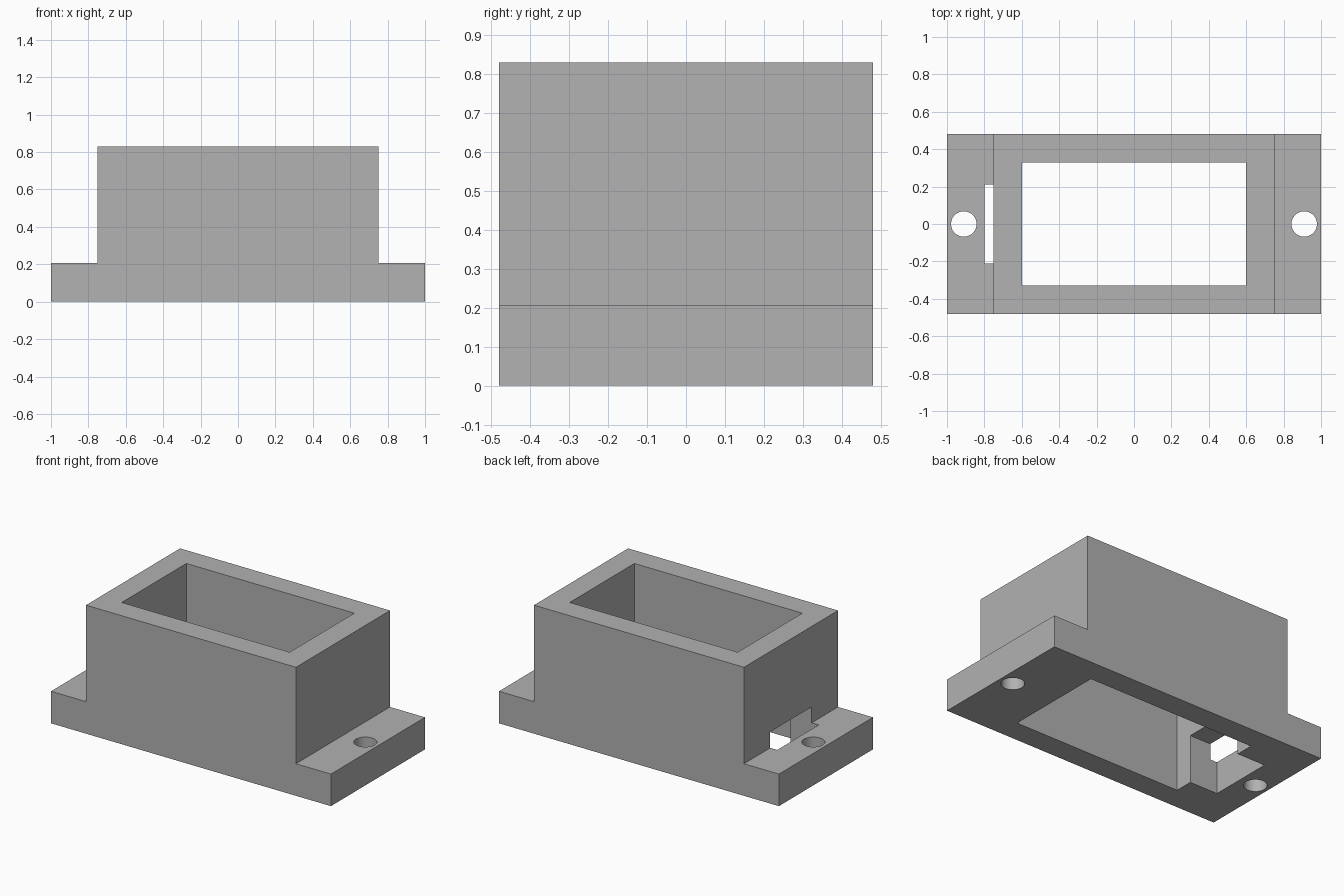
import bpy
import bmesh
import math

cube = bpy.data.objects.get("Cube")
if cube:
    bpy.data.objects.remove(cube, do_unlink=True)

HALF_LEN, HALF_DEPTH, HEIGHT = 1.0, 0.48, 0.83
BODY_X, FLANGE_Z = 0.75, 0.207
CAVITY_X, CAVITY_Y = 0.60, 0.33
SLOT_X, SLOT_Y, SLOT_Z = -0.80, 0.212, 0.31
HOLE_X, HOLE_R = 0.91, 0.068

grey = bpy.data.materials.new("mid_grey")
grey.use_nodes = True
grey.diffuse_color = (0.445, 0.445, 0.445, 1)
grey.node_tree.nodes["Principled BSDF"].inputs["Base Color"].default_value = grey.diffuse_color


def link(name, bm):
    bmesh.ops.recalc_face_normals(bm, faces=bm.faces)
    mesh = bpy.data.meshes.new(name)
    bm.to_mesh(mesh)
    bm.free()
    mesh.materials.append(grey)
    obj = bpy.data.objects.new(name, mesh)
    bpy.context.collection.objects.link(obj)
    return obj


def box(name, low, high):
    bm = bmesh.new()
    bmesh.ops.create_cube(bm, size=1)
    for v in bm.verts:
        v.co = [h if c > 0 else l for c, l, h in zip(v.co, low, high)]
    return link(name, bm)


def peg(name, x):
    bm = bmesh.new()
    bmesh.ops.create_cone(bm, cap_ends=True, segments=48, radius1=HOLE_R, radius2=HOLE_R, depth=1)
    bmesh.ops.translate(bm, verts=bm.verts, vec=(x, 0, 0))
    return link(name, bm)


def cut(target, cutter):
    cutter.hide_render = True
    mod = target.modifiers.new(cutter.name, "BOOLEAN")
    mod.operation, mod.solver, mod.object = "DIFFERENCE", "EXACT", cutter
    bpy.ops.object.select_all(action="DESELECT")
    target.select_set(True)
    bpy.context.view_layer.objects.active = target
    bpy.ops.object.modifier_apply(modifier=mod.name)
    bpy.data.objects.remove(cutter, do_unlink=True)


# Housing with a mounting flange at each end: a stepped profile extruded along y
half = [(HALF_LEN, 0), (HALF_LEN, FLANGE_Z), (BODY_X, FLANGE_Z), (BODY_X, HEIGHT)]
profile = half + [(-x, z) for x, z in reversed(half)]
bm = bmesh.new()
face = bm.faces.new([bm.verts.new((x, -HALF_DEPTH, z)) for x, z in profile])
side = bmesh.ops.extrude_face_region(bm, geom=[face])["geom"]
bmesh.ops.translate(bm, verts=[g for g in side if isinstance(g, bmesh.types.BMVert)],
                    vec=(0, 2 * HALF_DEPTH, 0))
housing = link("flanged_housing", bm)

# Open rectangular cavity, straight through
cut(housing, box("cavity_cutter", (-CAVITY_X, -CAVITY_Y, -1), (CAVITY_X, CAVITY_Y, 2)))
# Cable slot through the right wall and the edge of its flange
cut(housing, box("cable_slot_cutter", (SLOT_X, -SLOT_Y, -1), (0, SLOT_Y, SLOT_Z)))
# Screw holes in both flanges
for sign in (-1, 1):
    cut(housing, peg("screw_hole_cutter", sign * HOLE_X))

bpy.ops.object.shade_smooth_by_angle(angle=math.radians(30))
